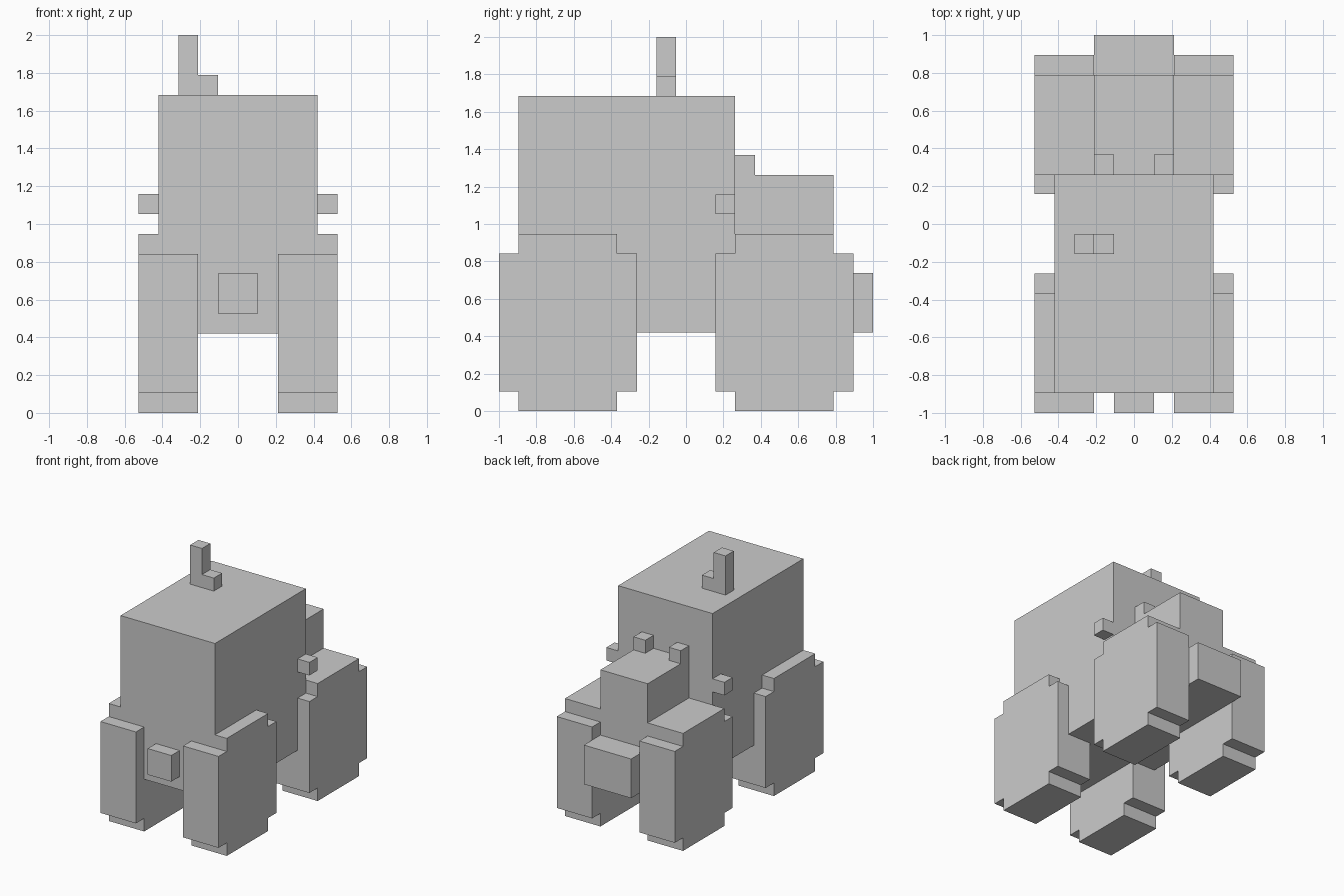
import bpy, bmesh
from mathutils import Vector

if "Cube" in bpy.data.objects:
    bpy.data.objects.remove(bpy.data.objects["Cube"])

U = 2 / 19  # one block of the model's grid


def extrude(name, profile, axis, start, end):
    """Extrude a profile along x (points are y, z) or along y (points are x, z)."""
    bm = bmesh.new()
    if axis == 'x':
        pts = [(start, a, b) for a, b in profile]
        step = Vector((end - start, 0, 0))
    else:
        pts = [(a, start, b) for a, b in profile]
        step = Vector((0, end - start, 0))
    face = bm.faces.new([bm.verts.new(Vector(p) * U) for p in pts])
    res = bmesh.ops.extrude_face_region(bm, geom=[face], use_keep_orig=True)
    verts = [g for g in res['geom'] if isinstance(g, bmesh.types.BMVert)]
    bmesh.ops.translate(bm, verts=verts, vec=step * U)
    bmesh.ops.recalc_face_normals(bm, faces=bm.faces[:])
    mesh = bpy.data.meshes.new(name)
    bm.to_mesh(mesh)
    bm.free()
    obj = bpy.data.objects.new(name, mesh)
    bpy.context.collection.objects.link(obj)
    return obj


def box(name, x, y, z):
    return extrude(name, [(y[0], z[0]), (y[1], z[0]), (y[1], z[1]), (y[0], z[1])], 'x', *x)


def mirror(obj):
    obj.modifiers.new("mirror_x", 'MIRROR').use_axis[0] = True


# Cab
box("cab", (-4, 4), (-8.5, 2.5), (4, 16))

# Stepped hood with a protruding lower nose
extrude("hood", [(2.5, 4), (9.5, 4), (9.5, 7), (7.5, 7), (7.5, 12), (2.5, 12)], 'x', -2, 2)

# Blocky wheels with notched corners, mirrored left and right
wheel = [(-2.5, -4.5), (2.5, -4.5), (2.5, -3.5), (3.5, -3.5), (3.5, 3.5), (2.5, 3.5),
         (2.5, 4.5), (-2.5, 4.5), (-2.5, 3.5), (-3.5, 3.5), (-3.5, -3.5), (-2.5, -3.5)]
for name, cy in (("front_wheel", -6), ("rear_wheel", 5)):
    mirror(extrude(name, [(y + cy, z + 4.5) for y, z in wheel], 'x', 2, 5))

# Side mirrors and small blocks on the hood
mirror(box("side_mirror", (4, 5), (1.5, 2.5), (10, 11)))
mirror(box("hood_block", (1, 2), (2.5, 3.5), (12, 13)))

# Hitch block on the front face
box("hitch", (-1, 1), (-9.5, -8.5), (5, 7))

# L-shaped roof stack
extrude("roof_stack", [(-3, 16), (-1, 16), (-1, 17), (-2, 17), (-2, 19), (-3, 19)], 'y', -1.5, -0.5)
